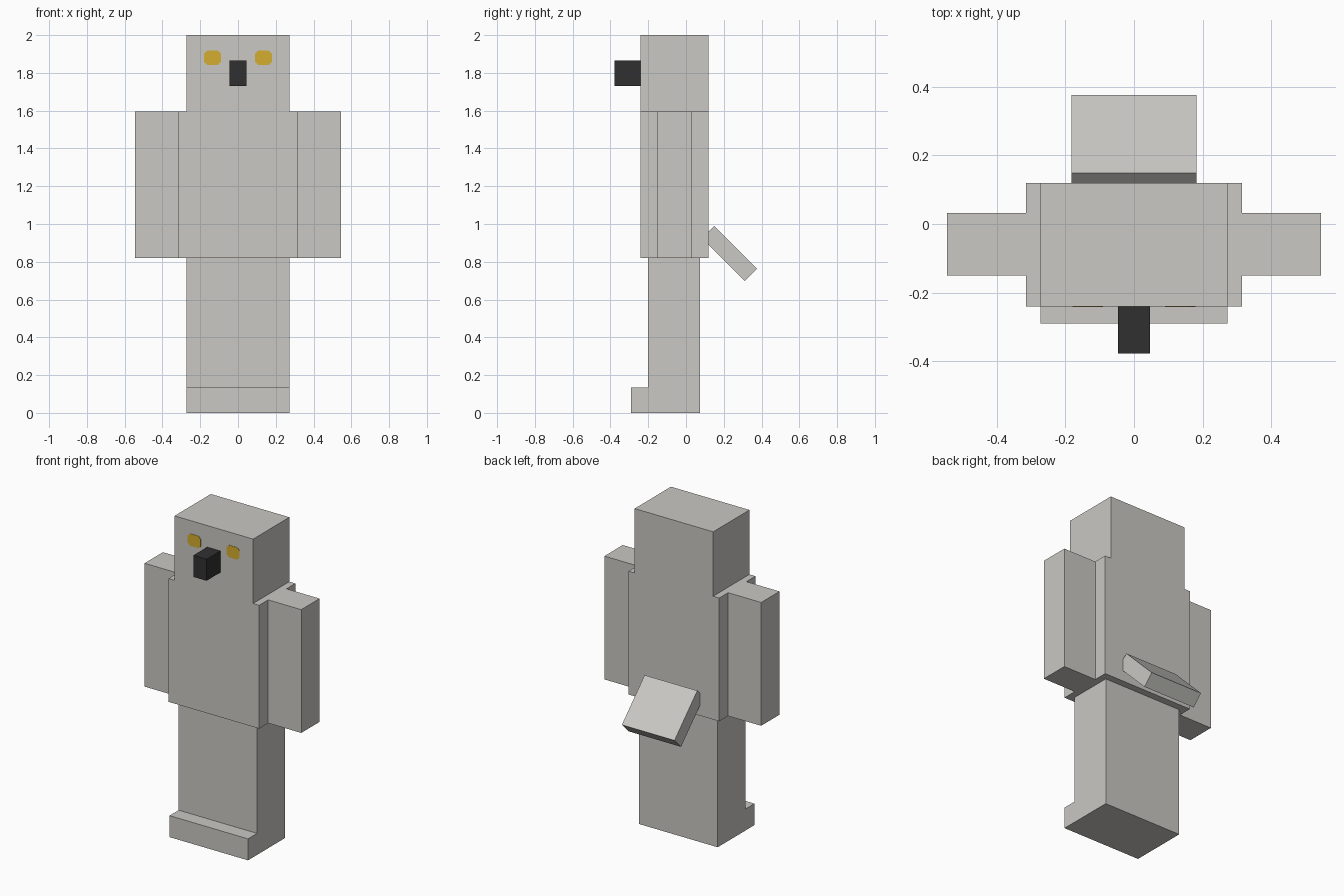
import bpy, bmesh, math
from mathutils import Matrix, Vector

old = bpy.data.objects.get("Cube")
if old:
    bpy.data.objects.remove(old, do_unlink=True)


def material(name, r, g, b):
    m = bpy.data.materials.new(name)
    m.use_nodes = True
    m.diffuse_color = (r, g, b, 1)
    bsdf = m.node_tree.nodes["Principled BSDF"]
    bsdf.inputs["Base Color"].default_value = (r, g, b, 1)
    bsdf.inputs["Roughness"].default_value = 0.9
    return m


grey = material("pale grey", 0.59, 0.58, 0.55)
black = material("charcoal black", 0.03, 0.03, 0.03)
gold = material("golden yellow", 0.66, 0.42, 0.03)


def finish(name, bm, mat):
    bmesh.ops.recalc_face_normals(bm, faces=bm.faces)
    me = bpy.data.meshes.new(name)
    bm.to_mesh(me)
    bm.free()
    me.materials.append(mat)
    ob = bpy.data.objects.new(name, me)
    bpy.context.collection.objects.link(ob)
    return ob


def box(name, x, y, z, mat):
    """Box from (low, high) ranges on each axis."""
    bm = bmesh.new()
    bmesh.ops.create_cube(bm, size=1)
    for v in bm.verts:
        v.co = [r[0] if c < 0 else r[1] for c, r in zip(v.co, (x, y, z))]
    return finish(name, bm, mat)


def extrude(name, points, direction, mat):
    """Flat outline pushed along a direction."""
    bm = bmesh.new()
    face = bm.faces.new([bm.verts.new(p) for p in points])
    out = bmesh.ops.extrude_face_region(bm, geom=[face], use_keep_orig=True)
    moved = [g for g in out["geom"] if isinstance(g, bmesh.types.BMVert)]
    bmesh.ops.translate(bm, vec=direction, verts=moved)
    return finish(name, bm, mat)


# Head and torso share the same front and back planes
depth = (-0.24, 0.12)
half = 0.273
box("head", (-half, half), depth, (1.595, 2), grey)
box("torso", (-0.315, 0.315), depth, (0.82, 1.595), grey)

# Legs and toes: one L-shaped profile
profile = [(-0.29, 0), (0.075, 0), (0.075, 0.82), (-0.2, 0.82),
           (-0.2, 0.135), (-0.29, 0.135)]
extrude("legs_and_feet", [(-half, y, z) for y, z in profile],
        (2 * half, 0, 0), grey)

# Wings and eyes on both sides
eye_w, eye_h, cut = 0.045, 0.038, 0.016
for side, s in (("left", 1), ("right", -1)):
    box(side + "_wing", sorted((s * 0.315, s * 0.545)), (-0.15, 0.032),
        (0.82, 1.595), grey)
    outline = []
    for a, b in ((1, 1), (-1, 1), (-1, -1), (1, -1)):
        pair = [(a * eye_w, b * (eye_h - cut)), (a * (eye_w - cut), b * eye_h)]
        outline += pair if a * b > 0 else pair[::-1]
    extrude(side + "_eye",
            [(s * 0.135 + u, depth[0] + 0.002, 1.88 + w) for u, w in outline],
            (0, -0.004, 0), gold)

# Beak
box("beak", (-0.046, 0.046), (-0.378, -0.24), (1.73, 1.865), black)

# Tail: slab tilted down behind the torso
tail = box("tail", (-0.183, 0.183), (-0.16, 0.16), (-0.046, 0.046), grey)
tail.data.transform(Matrix.Translation(Vector((0, 0.23, 0.843)))
                    @ Matrix.Rotation(math.radians(-45), 4, "X"))
